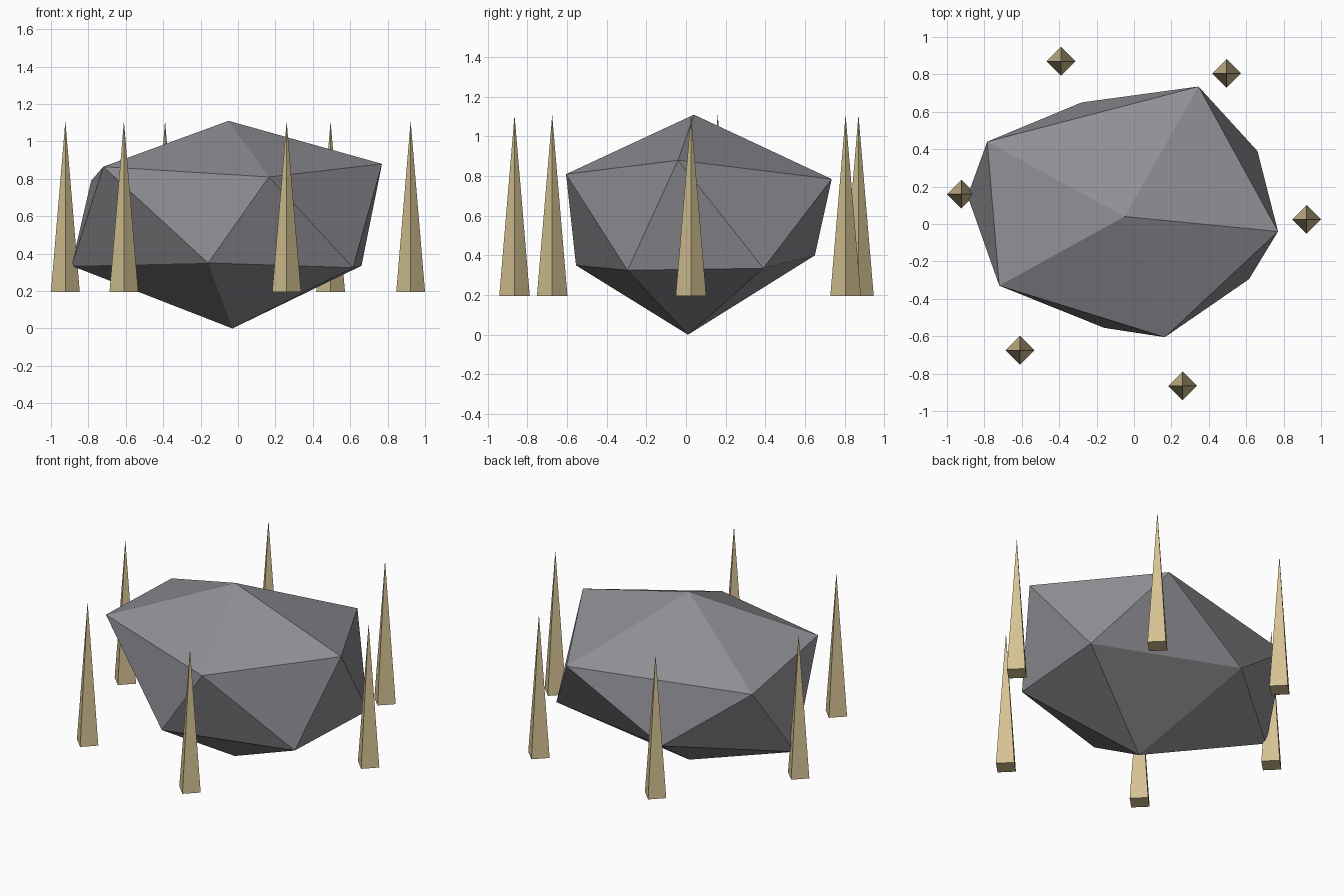
import bpy
import bmesh
from math import pi
from mathutils import Matrix

cube = bpy.data.objects.get("Cube")
if cube:
    bpy.data.objects.remove(cube, do_unlink=True)


def make_material(name, colour):
    mat = bpy.data.materials.new(name)
    mat.use_nodes = True
    mat.diffuse_color = (*colour, 1)
    mat.node_tree.nodes["Principled BSDF"].inputs["Base Color"].default_value = (*colour, 1)
    return mat


def make_object(name, bm, mat):
    bmesh.ops.recalc_face_normals(bm, faces=bm.faces[:])
    mesh = bpy.data.meshes.new(name)
    bm.to_mesh(mesh)
    bm.free()
    mesh.materials.append(mat)
    obj = bpy.data.objects.new(name, mesh)
    bpy.context.scene.collection.objects.link(obj)
    return obj


stone = make_material("grey stone", (0.275, 0.27, 0.295))
bone = make_material("pale tan", (0.67, 0.54, 0.29))

# Boulder: an irregular icosahedron made of two staggered rings and two poles
bm = bmesh.new()
top = bm.verts.new((-0.05, 0.04, 1.11))
bottom = bm.verts.new((-0.03, 0.01, 0))
upper = [bm.verts.new(p) for p in (
    (0.77, -0.04, 0.88), (0.345, 0.735, 0.785), (-0.785, 0.44, 0.79),
    (-0.72, -0.33, 0.865), (0.165, -0.605, 0.81))]
lower = [bm.verts.new(p) for p in (
    (0.66, 0.39, 0.335), (-0.28, 0.65, 0.4), (-0.89, 0.15, 0.335),
    (-0.16, -0.555, 0.35), (0.615, -0.295, 0.325))]
for i in range(5):
    j = (i + 1) % 5
    bm.faces.new((top, upper[i], upper[j]))
    bm.faces.new((upper[i], lower[i], upper[j]))
    bm.faces.new((upper[j], lower[i], lower[j]))
    bm.faces.new((bottom, lower[j], lower[i]))
make_object("boulder", bm, stone)

# Ring of slender four-sided spikes standing around the boulder
BASE, TIP, RADIUS = 0.195, 1.11, 0.077
spots = ((0.923, 0.025), (0.495, 0.805), (-0.39, 0.87),
         (-0.923, 0.16), (-0.61, -0.675), (0.26, -0.865))
for n, (x, y) in enumerate(spots, 1):
    bm = bmesh.new()
    bmesh.ops.create_cone(
        bm, cap_ends=True, segments=4, radius1=RADIUS, radius2=0, depth=TIP - BASE,
        matrix=Matrix.Translation((x, y, (BASE + TIP) / 2)) @ Matrix.Rotation(pi / 2, 4, "Z"))
    bmesh.ops.remove_doubles(bm, verts=bm.verts[:], dist=0.0001)
    make_object(f"spike_{n}", bm, bone)
